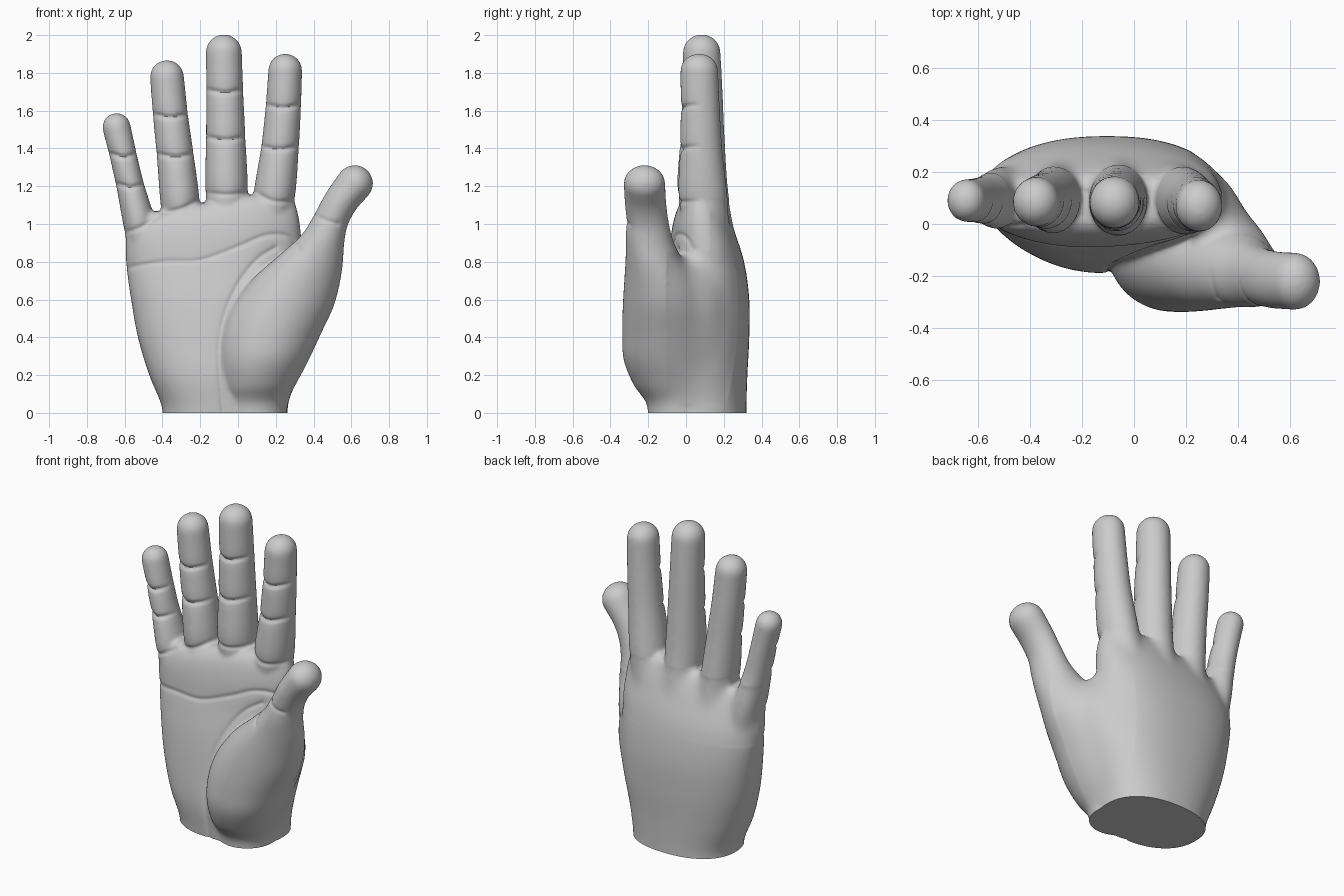
import bpy, bmesh
from math import sin, cos, pi, exp, copysign
from mathutils.kdtree import KDTree

if "Cube" in bpy.data.objects:
    bpy.data.objects.remove(bpy.data.objects["Cube"])


def spline(rows, steps):
    """Catmull-Rom through rows of numbers."""
    out = []
    for i in range(len(rows) - 1):
        a, b, c, d = (rows[max(0, min(len(rows) - 1, i + k))] for k in (-1, 0, 1, 2))
        for s in range(steps):
            t = s / steps
            out.append([0.5 * (2*q + (r - p)*t + (2*p - 5*q + 4*r - w)*t*t
                               + (3*q - p - 3*r + w)*t**3)
                        for p, q, r, w in zip(a, b, c, d)])
    return out + [list(rows[-1])]


def loft(bm, rows, power=2.0, round_tip=True, n=40):
    """Skin rings (x, y, z, rx, ry, tilt) into a closed tube."""
    rings = spline(rows, 6)
    if round_tip:
        x, y, z, rx, ry, t = rows[-1]
        for k in range(1, 9):
            a = k * pi / 2 / 8.3
            rings.append([x + rx*sin(a)*sin(t), y, z + rx*sin(a)*cos(t),
                          rx*cos(a), ry*cos(a), t])
    prev = None
    for x, y, z, rx, ry, t in rings:
        ring = []
        for k in range(n):
            c, s = cos(2*pi*k/n), sin(2*pi*k/n)
            u = copysign(abs(c)**(2/power), c) * rx
            v = copysign(abs(s)**(2/power), s) * ry
            ring.append(bm.verts.new((x + u*cos(t), y + v, z - u*sin(t))))
        if prev:
            for k in range(n):
                bm.faces.new((prev[k], prev[(k+1) % n], ring[(k+1) % n], ring[k]))
        else:
            bm.faces.new(ring[::-1])
        prev = ring
    bm.faces.new(prev)


def relax(bm, inside, times):
    """Melt the seams in one region of the skin."""
    verts = [v for v in bm.verts if inside(*v.co)]
    for _ in range(times):
        bmesh.ops.smooth_vert(bm, verts=verts, factor=0.5,
                              use_axis_x=True, use_axis_y=True, use_axis_z=True)


bm = bmesh.new()

# palm and wrist
loft(bm, [(-.0675, .075, -.06, .3325, .245, 0), (-.07, .07, .04, .335, .25, 0),
          (-.085, .0675, .2, .385, .2575, 0), (-.095, .0825, .4, .435, .2525, 0),
          (-.11, .0975, .6, .456, .2375, 0), (-.125, .105, .8, .466, .203, -.05),
          (-.134, .09, .95, .464, .168, -.12), (-.145, .082, 1.04, .452, .138, -.17),
          (-.145, .082, 1.09, .43, .11, -.17), (-.145, .085, 1.115, .38, .08, -.17)],
     power=2.3, round_tip=False, n=72)

# ball of the thumb running up into the thumb
loft(bm, [(.09, -.03, -.06, .165, .17, 0), (.09, -.03, .05, .175, .18, 0),
          (.105, -.06, .15, .205, .218, 0), (.135, -.09, .28, .24, .24, 0),
          (.175, -.10, .42, .265, .238, 0), (.235, -.11, .56, .27, .225, 0),
          (.31, -.135, .70, .23, .192, .05), (.39, -.172, .82, .167, .148, .12),
          (.45, -.195, .92, .115, .125, .22), (.492, -.205, 1.02, .093, .112, .35),
          (.545, -.215, 1.12, .091, .11, .5), (.618, -.22, 1.215, .097, .11, .7)], n=56)

# flesh between the ball of the thumb and the back of the hand
loft(bm, [(.13, .04, .05, .10, .14, 0), (.19, .04, .22, .115, .16, 0),
          (.235, .04, .4, .14, .17, 0), (.275, .03, .58, .145, .17, 0),
          (.29, .005, .7, .13, .14, 0), (.30, -.02, .81, .08, .09, 0)],
     round_tip=False)

# fingers: index, middle, ring, little
FINGERS = [
    [(.15, .12, .90, .09, .12, .1), (.19, .09, 1.14, .11, .13, .1),
     (.222, .08, 1.4, .10, .112, .1), (.24, .075, 1.62, .094, .104, .1),
     (.25, .07, 1.812, .09, .10, .08)],
    [(-.06, .14, .90, .09, .13, 0), (-.06, .09, 1.16, .112, .135, 0),
     (-.065, .087, 1.45, .105, .118, 0), (-.07, .087, 1.7, .098, .107, 0),
     (-.075, .083, 1.908, .096, .10, 0)],
    [(-.28, .14, .85, .09, .12, -.12), (-.305, .095, 1.1, .104, .13, -.12),
     (-.332, .09, 1.36, .098, .112, -.12), (-.357, .088, 1.57, .093, .102, -.1),
     (-.376, .085, 1.778, .09, .095, -.06)],
    [(-.49, .11, .82, .08, .11, -.22), (-.522, .10, 1.0, .085, .12, -.22),
     (-.57, .092, 1.2, .074, .095, -.22), (-.607, .09, 1.36, .072, .087, -.22),
     (-.643, .09, 1.513, .075, .082, -.15)],
]
for rows in FINGERS:
    loft(bm, rows)

bmesh.ops.recalc_face_normals(bm, faces=bm.faces)
raw = bpy.data.meshes.new("hand_raw")
bm.to_mesh(raw)
bm.free()
hand = bpy.data.objects.new("hand", raw)
bpy.context.collection.objects.link(hand)

# fuse the parts into one skin
fuse = hand.modifiers.new("fuse", 'REMESH')
fuse.mode = 'VOXEL'
fuse.voxel_size = 0.0085
soft = hand.modifiers.new("soften", 'SMOOTH')
soft.factor = 0.5
soft.iterations = 24
graph = bpy.context.evaluated_depsgraph_get()
skin = bpy.data.meshes.new_from_object(hand.evaluated_get(graph))
hand.modifiers.clear()
hand.data = skin

# skin creases on the palm side, as (x, z) lines with a depth
CREASES = [
    (.007, [(-.6, .765), (-.4, .80), (-.2, .81), (0, .88), (.15, .94), (.27, .935), (.32, .87)]),
    (.007, [(.2, .875), (.1, .81), (0, .68), (-.075, .5), (-.1, .3), (-.08, 0)]),
    (.006, [(.40, 1.05), (.46, 1.02), (.53, 1.0)]),
    (.008, [(.08, 1.17), (.19, 1.12), (.3, 1.12)]),
    (.008, [(-.17, 1.165), (-.06, 1.155), (.05, 1.165)]),
    (.008, [(-.41, 1.06), (-.3, 1.08), (-.2, 1.13)]),
    (.008, [(-.61, .955), (-.52, .98), (-.43, 1.04)]),
]
for rows in FINGERS:
    for x, y, z, rx, ry, t in rows[2:4]:
        CREASES.append((.012, [(x - rx, z + .01), (x, z - .005), (x + rx, z + .01)]))
marks = [(p, depth) for depth, line in CREASES for p in spline(line, 40)]
tree = KDTree(len(marks))
for i, (p, depth) in enumerate(marks):
    tree.insert((p[0], 0, p[1]), i)
tree.balance()

bm = bmesh.new()
bm.from_mesh(skin)
# thumb side of the hand, then the knuckles
relax(bm, lambda x, y, z: .03 < z < .85 and x > .22 and -.1 < y < .28, 200)
relax(bm, lambda x, y, z: .75 < z < 1.13 and y > .13, 50)
bm.normal_update()
moves = []
for v in bm.verts:
    front = min(1, max(0, .1 - v.normal.y))
    if front > 0:
        co, i, d = tree.find((v.co.x, 0, v.co.z))
        if d < .1:
            dent = exp(-(d / .012)**2) + .35 * exp(-(d / .04)**2)
            moves.append((v, v.normal * (marks[i][1] * front * dent)))
for v, m in moves:
    v.co -= m

# flat cut at the wrist
bmesh.ops.bisect_plane(bm, geom=bm.verts[:] + bm.edges[:] + bm.faces[:],
                       plane_co=(0, 0, 0), plane_no=(0, 0, 1), clear_inner=True)
bmesh.ops.holes_fill(bm, edges=[e for e in bm.edges if e.is_boundary], sides=0)
bmesh.ops.recalc_face_normals(bm, faces=bm.faces)
bm.to_mesh(skin)
bm.free()

bpy.context.view_layer.objects.active = hand
hand.select_set(True)
bpy.ops.object.shade_smooth_by_angle(angle=0.9)
